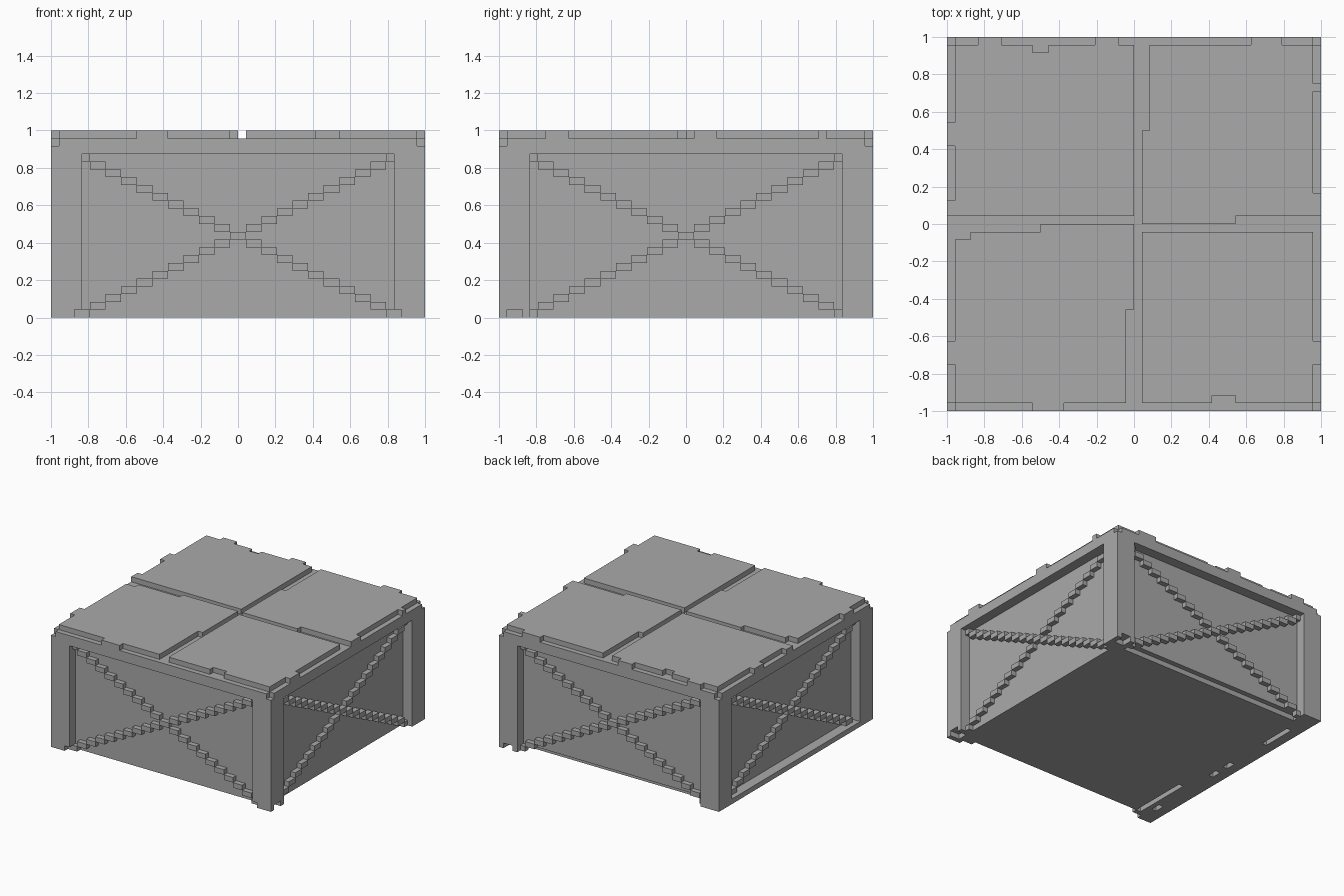
import bpy
import bmesh
from math import pi
from mathutils import Matrix, Vector

U = 1 / 24  # one building block

if "Cube" in bpy.data.objects:
    bpy.data.objects.remove(bpy.data.objects["Cube"])

grey = bpy.data.materials.new("concrete_grey")
grey.use_nodes = True
colour = (0.4, 0.4, 0.4, 1)
grey.diffuse_color = colour
grey.node_tree.nodes["Principled BSDF"].inputs["Base Color"].default_value = colour


def build(name, boxes, turn=0):
    """Join boxes (x0, x1, y0, y1, z0, z1), in block units, into one object."""
    bm = bmesh.new()
    for x0, x1, y0, y1, z0, z1 in boxes:
        size = Vector((x1 - x0, y1 - y0, z1 - z0)) * U
        mid = Vector((x0 + x1, y0 + y1, z0 + z1)) * U / 2
        bmesh.ops.create_cube(bm, size=1, matrix=Matrix.Translation(mid) @ Matrix.Diagonal(size.to_4d()))
    bmesh.ops.rotate(bm, verts=bm.verts, matrix=Matrix.Rotation(turn, 3, "Z"))
    mesh = bpy.data.meshes.new(name)
    bm.to_mesh(mesh)
    bm.free()
    mesh.materials.append(grey)
    obj = bpy.data.objects.new(name, mesh)
    bpy.context.collection.objects.link(obj)
    return obj


def layer(rects, z0, z1):
    return [r + (z0, z1) for r in rects]


# Recessed wall panels
build("wall_panels", [(-22, 22, -22, 22, 1, 22)])

# Floor with small slots along two sides
floor = [(-19, 22, -22, 21), (-20, -19, -10, 21), (-21, -20, -22, 21)]
floor += [(-22, -21, a, b) for a, b in ((-18, -4), (-2, 0), (2, 11), (18, 21))]
build("floor", layer(floor, 0, 1))

# Corner posts
for sx in (-1, 1):
    for sy in (-1, 1):
        x, y = sorted((20 * sx, 24 * sx)), sorted((20 * sy, 24 * sy))
        name = ("back" if sy > 0 else "front") + ("_left" if sx > 0 else "_right") + "_post"
        build(name, [(*x, *y, 1, 21)])

# Chipped post feet
feet = [(-24, -21, -24, -20),
        (21, 22, -24, -20), (22, 24, -24, -23), (22, 24, -21, -20),
        (20, 24, 20, 22), (20, 21, 22, 24), (23, 24, 22, 24),
        (-24, -20, 20, 24)]
build("post_feet", layer(feet, 0, 1))

# Sill on one side only
build("side_sill", [(-24, -22, -20, 20, 0, 1)])

# Top beams, with the upper corner blocks missing
build("top_beams", [(-24, 24, -24, 24, 21, 22), (-23, 23, -24, 24, 22, 23),
                    (-24, -23, -23, 23, 22, 23), (23, 24, -23, 23, 22, 23)])

# Stepped cross braces on the four walls
steps = [(2 * i - 21, 2 * i - 19, -23, -22, i, i + 1) for i in range(21)]
steps += [(-b, -a, c, d, e, f) for a, b, c, d, e, f in steps if e != 10]
for i, side in enumerate(("front", "left", "back", "right")):
    build(side + "_cross_brace", steps, i * pi / 2)

# Roof plates with irregular edges and tabs
plates = {
    "front_right_roof_plate": [(-23, -1, -23, -11), (-23, 0, -11, -2), (-21, 0, -2, -1),
                               (-12, 0, -1, 0), (-13, -9, -24, -23), (-24, -23, -18, -15)],
    "front_left_roof_plate": [(1, 23, -22, -1), (1, 10, -23, -22), (13, 23, -23, -22),
                              (23, 24, -18, -15)],
    "back_right_roof_plate": [(-23, 0, 1, 22), (-23, -13, 22, 23), (-11, 0, 22, 23),
                              (-20, -17, 23, 24), (-5, -2, 23, 24),
                              (-24, -23, 10, 13), (-24, -23, 1, 3)],
    "back_left_roof_plate": [(1, 13, 0, 1), (1, 23, 1, 12), (2, 23, 12, 23), (15, 19, 23, 24),
                             (23, 24, 17, 18), (23, 24, 1, 4)],
}
for name, rects in plates.items():
    build(name, layer(rects, 23, 24))
